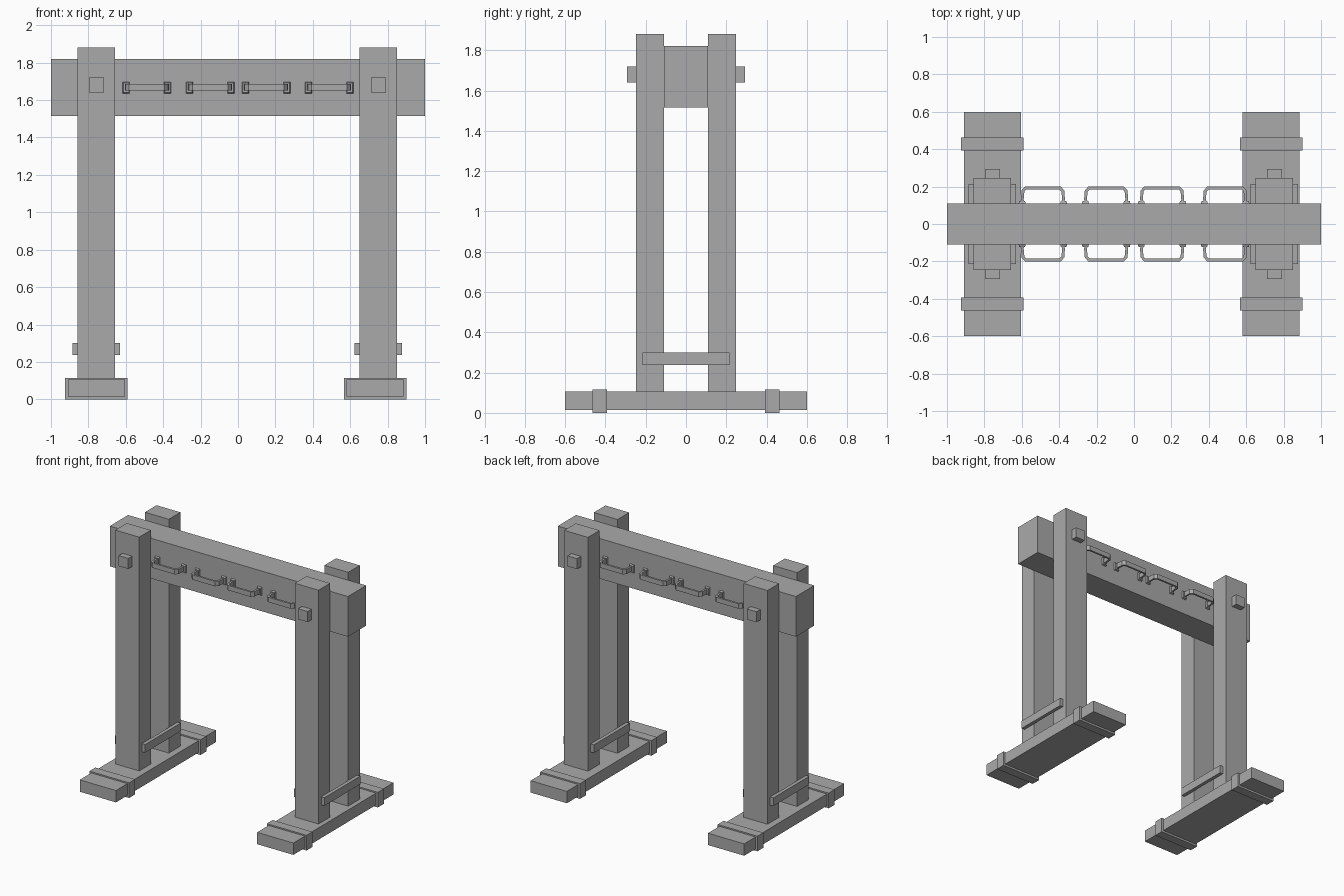
import bpy
import bmesh
from mathutils import Vector

cube = bpy.data.objects.get("Cube")
if cube:
    bpy.data.objects.remove(cube, do_unlink=True)

grey = bpy.data.materials.new("plain grey")
grey.use_nodes = True
grey.diffuse_color = (0.4, 0.4, 0.4, 1)
grey.node_tree.nodes["Principled BSDF"].inputs["Base Color"].default_value = (0.4, 0.4, 0.4, 1)


def finish(name, bm):
    bmesh.ops.recalc_face_normals(bm, faces=bm.faces)
    mesh = bpy.data.meshes.new(name)
    bm.to_mesh(mesh)
    bm.free()
    mesh.materials.append(grey)
    obj = bpy.data.objects.new(name, mesh)
    bpy.context.collection.objects.link(obj)
    return obj


def box(name, x, y, z, inset=0):
    """Box from (min, max) ranges; inset narrows the face furthest from y = 0."""
    bm = bmesh.new()
    bmesh.ops.create_cube(bm, size=1)
    for v in bm.verts:
        v.co = Vector([(a + b) / 2 + c * (b - a) for (a, b), c in zip((x, y, z), v.co)])
    if inset:
        far = max(y, key=abs)
        mid = Vector((sum(x) / 2, far, sum(z) / 2))
        for v in bm.verts:
            if abs(v.co.y - far) < 1e-5:
                v.co = v.co.lerp(mid, inset)
    return finish(name, bm)


def span(side, a, b):
    return tuple(sorted((side * a, side * b)))


def handle(name, cx, side):
    """Flat strap bent into a chamfered U, standing off the beam."""
    outer = [(0.106, 0.105), (0.118, 0.13), (0.114, 0.18), (0.095, 0.2)]
    inner = [(0.092, 0.105), (0.103, 0.13), (0.099, 0.174), (0.088, 0.185)]
    def mirrored(half):
        return [(-x, y) for x, y in half] + [(x, y) for x, y in reversed(half)]
    bm = bmesh.new()
    rows = []
    for z in (1.65, 1.687):
        for line in (mirrored(outer), mirrored(inner)):
            rows.append([bm.verts.new((cx + x, side * y, z)) for x, y in line])
    lo_out, lo_in, hi_out, hi_in = rows
    loop = [lo_out, lo_in, hi_in, hi_out]
    for i in range(len(lo_out) - 1):
        for a, b in zip(loop, loop[1:] + loop[:1]):
            bm.faces.new((a[i], a[i + 1], b[i + 1], b[i]))
    for i in (0, -1):
        bm.faces.new([row[i] for row in loop])
    finish(name, bm)


# Crossbeam
box("crossbeam", (-1, 1), (-0.11, 0.11), (1.515, 1.82))

# Two end frames
for label, cx in (("right", -0.757), ("left", 0.75)):
    fx = cx + 0.0 if cx < 0 else cx - 0.017
    box(label + "_foot", (fx - 0.152, fx + 0.152), (-0.6, 0.6), (0.015, 0.105))
    for end, s in (("front", -1), ("back", 1)):
        tag = label + "_" + end
        box(tag + "_foot_band", (fx - 0.167, fx + 0.167), span(s, 0.392, 0.463), (0, 0.115))
        box(tag + "_post", (cx - 0.1, cx + 0.1), span(s, 0.108, 0.247), (0.105, 1.88))
        box(tag + "_peg", (cx - 0.04, cx + 0.04), span(s, 0.247, 0.293), (1.64, 1.72))
    for end, s in (("outer", -1), ("inner", 1)):
        edges = sorted((cx + s * 0.1, cx + s * 0.127))
        box(label + "_" + end + "_brace", edges, (-0.215, 0.215), (0.238, 0.3))

# Handles with mounting plates on both faces of the beam
for end, s in (("front", -1), ("back", 1)):
    for i, cx in enumerate((-0.487, -0.149, 0.15, 0.487)):
        tag = f"{end}_handle_{i + 1}"
        handle(tag, cx, s)
        for k in (-1, 1):
            px = cx + k * 0.111
            box(tag + "_plate", (px - 0.019, px + 0.019), span(s, 0.108, 0.123),
                (1.634, 1.698), inset=0.2)
